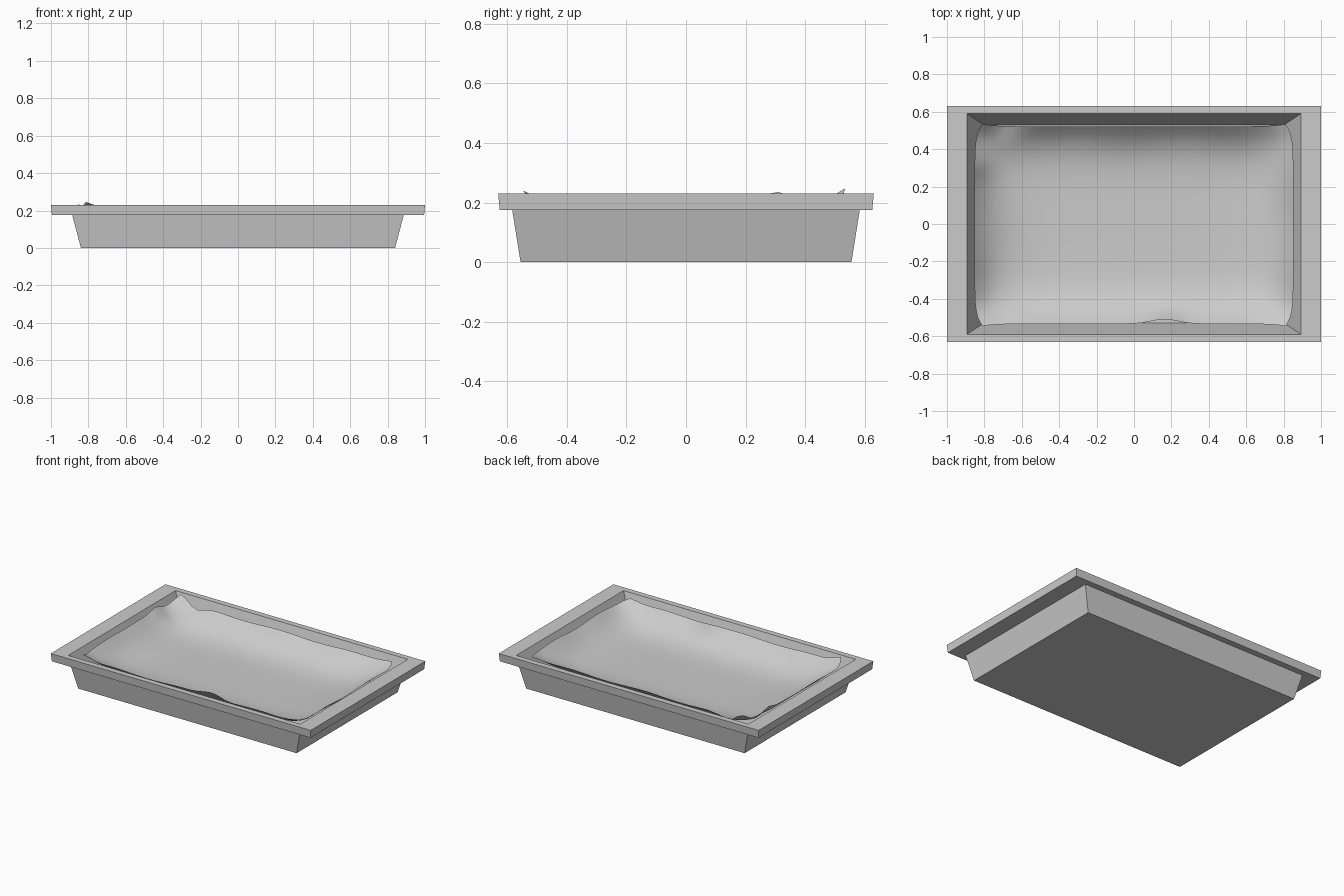
import bpy, bmesh, math

if "Cube" in bpy.data.objects:
    bpy.data.objects.remove(bpy.data.objects["Cube"])

def make_object(name, bm):
    mesh = bpy.data.meshes.new(name)
    bm.to_mesh(mesh)
    bm.free()
    ob = bpy.data.objects.new(name, mesh)
    bpy.context.collection.objects.link(ob)
    return ob

# Tray shell: rectangular loops (half x, half y, z) from underside over the rim to the inner floor
loops = [(0.84, 0.555, 0), (0.886, 0.583, 0.175), (0.995, 0.625, 0.175),
         (1.0, 0.63, 0.23), (0.893, 0.59, 0.23), (0.80, 0.528, 0.03)]
bm = bmesh.new()
rings = [[bm.verts.new((sx * x, sy * y, z)) for sx, sy in ((-1, -1), (1, -1), (1, 1), (-1, 1))]
         for x, y, z in loops]
for a, b in zip(rings, rings[1:]):
    for i in range(4):
        j = (i + 1) % 4
        bm.faces.new((a[i], a[j], b[j], b[i]))
bm.faces.new(rings[0][::-1])
bm.faces.new(rings[-1])
bmesh.ops.recalc_face_normals(bm, faces=bm.faces)
make_object("tray_shell", bm)

# Soft liner: shallow bowl with an uneven raised edge
BUMPS = [(-1, 1, 0.048, 0.09), (-1, -1, 0.038, 0.09), (-1, 0.58, 0.026, 0.10),
         (1, 1, 0.015, 0.12), (1, -1, 0.015, 0.12), (-0.84, 1, -0.03, 0.10),
         (0.2, -1, 0.018, 0.12), (-1, 0, 0.010, 0.5)]

def edge_height(u, v):
    h = 0.205 + 0.006 * math.sin(9 * u + 2) * math.cos(7 * v)
    for bu, bv, amount, size in BUMPS:
        h += amount * math.exp(-((u - bu) ** 2 + (v - bv) ** 2) / size ** 2)
    return h

NX, NY, FLOOR = 36, 24, 0.075
bm = bmesh.new()
grid = []
for j in range(NY + 1):
    row = []
    for i in range(NX + 1):
        u, v = 2 * i / NX - 1, 2 * j / NY - 1
        rise = 1 - (1 - abs(u) ** 7) * (1 - abs(v) ** 5)
        x = 0.852 * u - 0.04 * u * abs(v) ** 10
        y = -0.006 + 0.528 * v + 0.012 * v * abs(u) ** 12
        # fold pulled inward on the front edge
        if v < 0:
            y += 0.025 * abs(v) ** 8 * math.exp(-((u - 0.2) / 0.12) ** 2)
        row.append(bm.verts.new((x, y, FLOOR + (edge_height(u, v) - FLOOR) * rise)))
    grid.append(row)
for j in range(NY):
    for i in range(NX):
        f = bm.faces.new((grid[j][i], grid[j][i + 1], grid[j + 1][i + 1], grid[j + 1][i]))
        f.smooth = True
make_object("soft_liner", bm)
